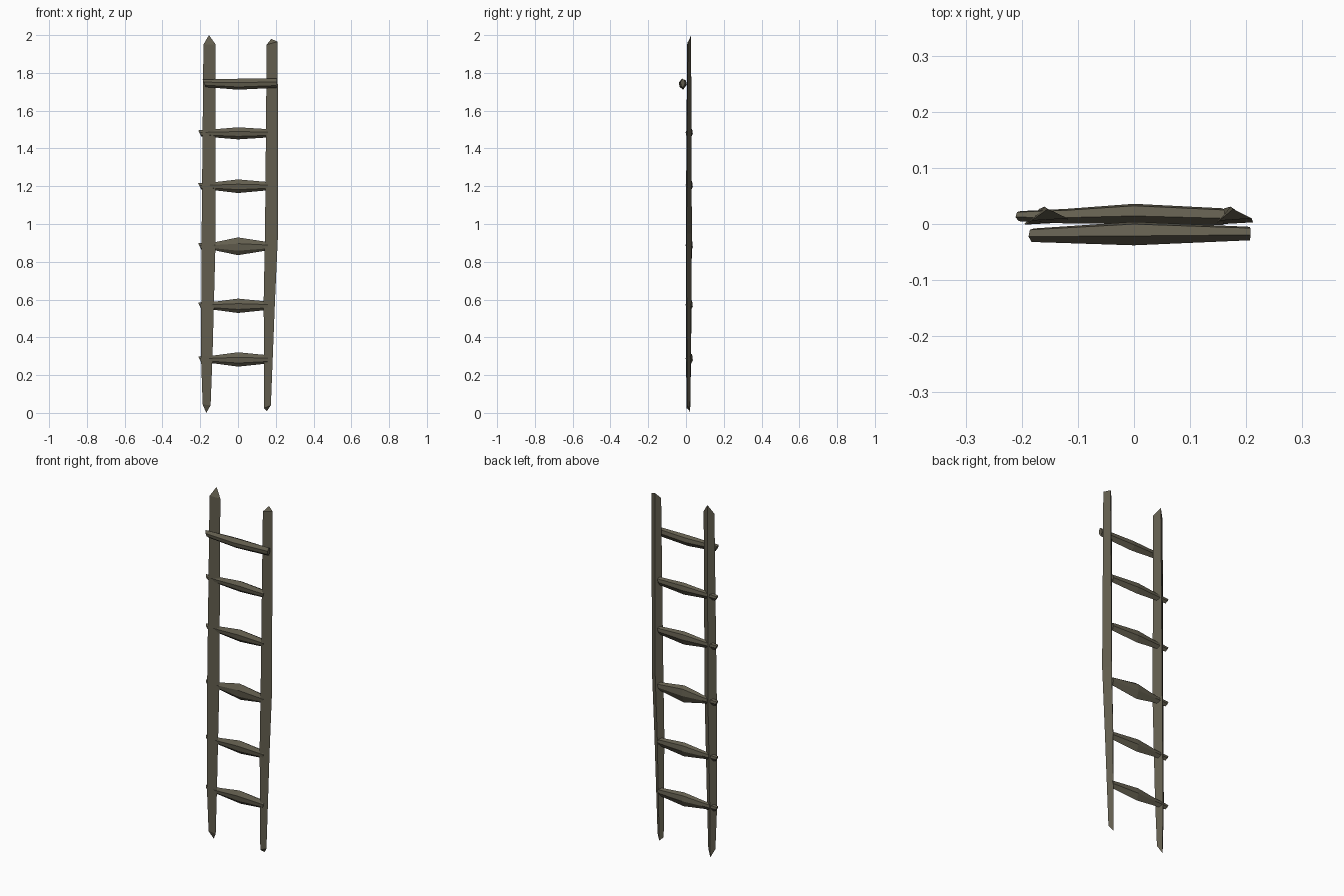
import bpy, bmesh

cube = bpy.data.objects.get("Cube")
if cube:
    bpy.data.objects.remove(cube, do_unlink=True)

wood = bpy.data.materials.new("weathered_wood")
wood.use_nodes = True
wood.diffuse_color = (0.125, 0.113, 0.078, 1)
wood.node_tree.nodes["Principled BSDF"].inputs["Base Color"].default_value = wood.diffuse_color


def loft(name, rings):
    """Skin a row of equal-sided rings and cap both ends."""
    bm = bmesh.new()
    loops = [[bm.verts.new(p) for p in ring] for ring in rings]
    n = len(loops[0])
    for a, b in zip(loops, loops[1:]):
        for i in range(n):
            j = (i + 1) % n
            bm.faces.new((a[i], a[j], b[j], b[i]))
    bm.faces.new(loops[0])
    bm.faces.new(loops[-1])
    bmesh.ops.recalc_face_normals(bm, faces=bm.faces)
    mesh = bpy.data.meshes.new(name)
    bm.to_mesh(mesh)
    bm.free()
    mesh.materials.append(wood)
    obj = bpy.data.objects.new(name, mesh)
    bpy.context.collection.objects.link(obj)


def rail(name, stations, bottom, top, ridge):
    """Split log: flat front, ridge at the back; ends are cut on a slant.
    Stations are (z, x_min, x_max, y_front, y_back)."""
    rings = []
    for k, (z, x0, x1, yf, yb) in enumerate(stations):
        dz = bottom if k == 0 else top if k == len(stations) - 1 else (0, 0, 0)
        rings.append([(x0, yf, z + dz[0]), (x1, yf + 0.004, z + dz[1]),
                      (x0 + (x1 - x0) * ridge, yb, z + dz[2])])
    loft(name, rings)


# Uprights
rail("right_rail", [(0.03, -0.187, -0.145, 0.003, 0.022), (0.3, -0.196, -0.135, 0.0, 0.027),
                    (0.9, -0.193, -0.119, -0.001, 0.031), (1.95, -0.183, -0.118, 0.006, 0.027)],
     (0.015, 0.01, -0.03), (0, 0, 0.05), 0.45)
rail("left_rail", [(0.03, 0.138, 0.174, 0.003, 0.022), (0.6, 0.136, 0.196, 0.0, 0.028),
                   (0.95, 0.143, 0.212, -0.001, 0.031), (1.95, 0.152, 0.210, 0.006, 0.027)],
     (-0.005, 0.01, -0.02), (0, 0.015, 0.03), 0.42)

# Six-sided rung outline in depth and height, each from -1 to 1
SECTION = [(-1, 0.3), (-0.2, 1), (0.8, 0.7), (1, -0.1), (0.1, -1), (-0.8, -0.5)]


def rung(name, y, stations):
    """Stations are (x, z, half_height, half_depth, y_shift, end_slant)."""
    loft(name, [[(x + slant * v, y + dy + hd * u, z + hh * v) for u, v in SECTION]
                for x, z, hh, hd, dy, slant in stations])


# Rungs set behind the flat rail fronts, thick in the middle
for i, (z, mid) in enumerate([(0.283, 0.038), (0.567, 0.038), (0.882, 0.047),
                              (1.200, 0.036), (1.480, 0.032)]):
    rung("rung_%d" % (i + 1), 0.014,
         [(-0.203, z, 0.016, 0.009, 0.0, -0.008),
          (-0.12, z, 0.022, 0.013, 0.0, 0),
          (0.0, z, mid, 0.018, 0.004, 0),
          (0.158, z, 0.022, 0.015, -0.001, 0.004)])

# Top rung lashed across the front
rung("top_rung", -0.020,
     [(-0.18, 1.745, 0.020, 0.012, 0.0, -0.008),
      (0.0, 1.740, 0.029, 0.021, 0.003, 0),
      (0.206, 1.745, 0.024, 0.012, 0.003, 0.002)])
